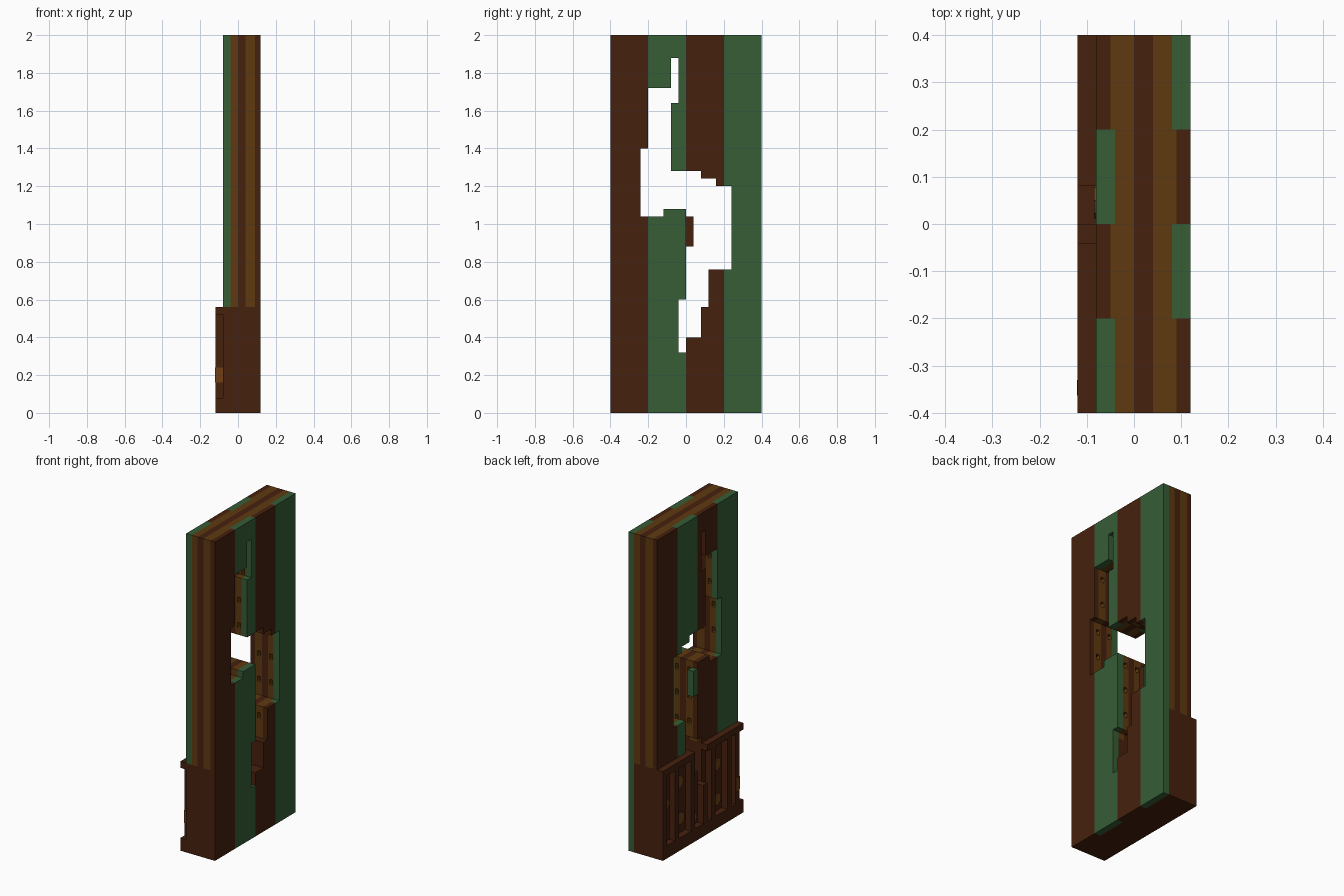
import bpy, bmesh, math

old = bpy.data.objects.get("Cube")
if old:
    bpy.data.objects.remove(old, do_unlink=True)


def material(name, rgb):
    lin = [((c / 255 + 0.055) / 1.055) ** 2.4 for c in rgb] + [1.0]
    m = bpy.data.materials.new(name)
    m.use_nodes = True
    m.diffuse_color = lin
    b = m.node_tree.nodes["Principled BSDF"]
    b.inputs["Base Color"].default_value = lin
    b.inputs["Roughness"].default_value = 0.9
    return m


GREEN = material("green_paint", (54, 93, 54))
DARK = material("dark_wood", (70, 33, 13))
LIGHT = material("light_wood", (94, 58, 16))
KNOT = material("orange_knot", (112, 62, 20))


def finish(name, bm, mats):
    bmesh.ops.recalc_face_normals(bm, faces=bm.faces)
    me = bpy.data.meshes.new(name)
    bm.to_mesh(me)
    bm.free()
    for m in mats:
        me.materials.append(m)
    ob = bpy.data.objects.new(name, me)
    bpy.context.collection.objects.link(ob)
    return ob


def add_box(bm, x, y, z):
    vs = bmesh.ops.create_cube(bm, size=1)["verts"]
    for v in vs:
        v.co = [(a + b) / 2 + c * (b - a) for (a, b), c in zip((x, y, z), v.co)]


def box(name, x, y, z, mat):
    bm = bmesh.new()
    add_box(bm, x, y, z)
    return finish(name, bm, [mat])


def cut(ob, cutter):
    mod = ob.modifiers.new("cut", "BOOLEAN")
    mod.operation = "DIFFERENCE"
    mod.solver = "EXACT"
    mod.object = cutter
    bpy.context.view_layer.objects.active = ob
    bpy.ops.object.modifier_apply(modifier=mod.name)


# Stepped outline (y, z) of the breach through the wall
OUTLINE = [(-.04, .32), (0, .32), (0, .40), (.08, .40), (.08, .56), (.12, .56),
           (.12, .76), (.24, .76), (.24, 1.2), (.16, 1.2), (.16, 1.24),
           (.08, 1.24), (.08, 1.28), (-.08, 1.28), (-.08, 1.64), (-.04, 1.64),
           (-.04, 1.88), (-.08, 1.88), (-.08, 1.72), (-.2, 1.72), (-.2, 1.4),
           (-.24, 1.4), (-.24, 1.04), (-.12, 1.04), (-.12, 1.08), (0, 1.08),
           (0, .6), (-.04, .6)]
bm = bmesh.new()
face = bm.faces.new([bm.verts.new((-.3, y, z)) for y, z in OUTLINE])
ext = bmesh.ops.extrude_face_region(bm, geom=[face])["geom"]
bmesh.ops.translate(bm, vec=(.6, 0, 0),
                    verts=[g for g in ext if isinstance(g, bmesh.types.BMVert)])
breach = finish("breach_cutter", bm, [DARK])

# Slots running inside the light planks, seen on the walls of the breach
bm = bmesh.new()
for xc in (-.022, .062):
    for k in range(7):
        zc = .70 + .16 * k
        add_box(bm, (xc - .011, xc + .011), (-.36, .36), (zc - .016, zc + .016))
slots = finish("slot_cutter", bm, [DARK])
for helper in (breach, slots):
    helper.hide_render = True

# Wall: four stripes, with colours alternating between the two skins
BASE = .56
parts = []
for i in range(4):
    y = (-.4 + .2 * i, -.2 + .2 * i)
    left_green = i % 2 == 1
    xl = .08 if left_green else .09
    xr = -.05 if left_green else -.04
    parts += [
        box(f"left_skin_{i}", (xl, .12), y, (0, 2), GREEN if left_green else DARK),
        box(f"right_skin_{i}", (-.08, xr), y, (BASE, 2), DARK if left_green else GREEN),
        box(f"middle_core_{i}", (0, .04), y, (BASE, 2), DARK),
        box(f"base_core_{i}", (-.08, xl), y, (0, BASE), DARK)]
    for side, x in (("left", (.04, xl)), ("right", (xr, 0))):
        plank = box(f"{side}_plank_{i}", x, y, (BASE, 2), LIGHT)
        cut(plank, slots)
        parts.append(plank)

# Wainscot: two rails with slats between
parts += [box("top_rail", (-.12, -.08), (-.4, .4), (.52, BASE), DARK),
          box("bottom_rail", (-.12, -.08), (-.4, .4), (0, .08), DARK)]
for i, y in enumerate((-.36, -.28, -.12, -.04, .08, .24, .36)):
    parts.append(box(f"slat_{i}", (-.12, -.08), (y, y + .04), (.08, .52), DARK))

for ob in parts:
    cut(ob, breach)
for helper in (breach, slots):
    bpy.data.objects.remove(helper, do_unlink=True)

# Skin fragment left standing at the edge of the breach, dark on its inner face
fragment = box("skin_fragment", (-.08, -.04), (0, .04), (.88, 1.04), GREEN)
fragment.data.materials.append(DARK)
for p in fragment.data.polygons:
    p.material_index = 1 if p.normal.x > .5 else 0

# Wood knots on the wainscot
for i, (y, z) in enumerate([(.32, .31), (.17, .17), (.05, .12), (-.19, .37),
                            (-.19, .15), (.18, .40)]):
    bm = bmesh.new()
    bmesh.ops.create_cone(bm, cap_ends=True, segments=8, radius1=.038,
                          radius2=.038, depth=.006)
    for v in bm.verts:
        a, b, c = v.co
        v.co = (-.082 + c, y + a, z + b)
    finish(f"knot_{i}", bm, [KNOT])
box("slat_knot", (-.121, -.08), (-.363, -.33), (.16, .24), KNOT)
